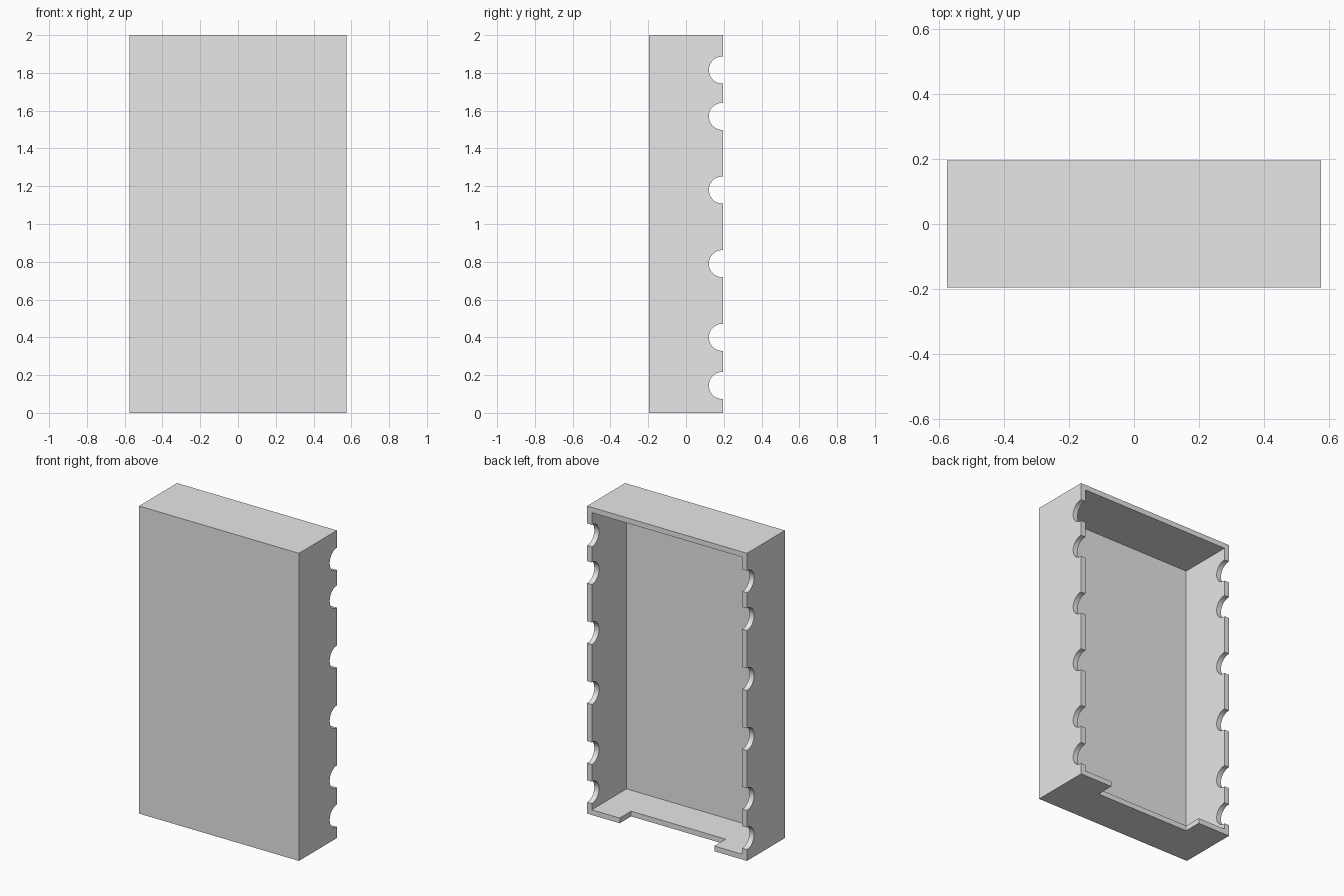
import bpy
from math import radians

W, D, H = 1.15, 0.39, 2.0   # outer width, depth, height
T = 0.034                   # wall thickness
BACK = D / 2

if "Cube" in bpy.data.objects:
    bpy.data.objects.remove(bpy.data.objects["Cube"], do_unlink=True)

grey = bpy.data.materials.new("light grey")
grey.use_nodes = True
grey.diffuse_color = (0.8, 0.8, 0.8, 1)
grey.node_tree.nodes["Principled BSDF"].inputs["Base Color"].default_value = (0.8, 0.8, 0.8, 1)


def box(name, lo, hi):
    """Axis-aligned box between two corners."""
    bpy.ops.mesh.primitive_cube_add(size=1, location=[(a + b) / 2 for a, b in zip(lo, hi)])
    ob = bpy.context.object
    ob.name = name
    ob.scale = [b - a for a, b in zip(lo, hi)]
    bpy.ops.object.transform_apply(location=True, rotation=True, scale=True)
    ob.data.materials.append(grey)
    return ob


def cut(target, cutter):
    """Subtract the cutter, then discard it."""
    cutter.hide_render = True
    mod = target.modifiers.new("cut", 'BOOLEAN')
    mod.operation, mod.solver, mod.object = 'DIFFERENCE', 'EXACT', cutter
    bpy.context.view_layer.objects.active = target
    bpy.ops.object.modifier_apply(modifier=mod.name)
    bpy.data.objects.remove(cutter, do_unlink=True)


# Tray shell, open at the back
case = box("case_shell", (-W / 2, -BACK, 0), (W / 2, BACK, H))
cut(case, box("cavity", (-W / 2 + T, -BACK + T, T), (W / 2 - T, BACK + 0.1, H - T)))

# Wide notch in the rear edge of the floor
cut(case, box("floor_notch", (-0.34, BACK - 0.117, -0.1), (0.34, BACK + 0.1, 0.1)))

# Half-round finger notches through both side walls
for z in (0.145, 0.4, 0.79, 1.18, 1.57, 1.815):
    bpy.ops.mesh.primitive_cylinder_add(vertices=48, radius=0.072, depth=W + 0.2,
                                        location=(0, BACK - 0.002, z),
                                        rotation=(0, radians(90), 0))
    notch = bpy.context.object
    notch.data.materials.append(grey)
    cut(case, notch)

# Smooth the curved notch walls, keep the edges sharp
bpy.ops.object.select_all(action='DESELECT')
case.select_set(True)
bpy.context.view_layer.objects.active = case
bpy.ops.object.shade_smooth_by_angle(angle=radians(30))
